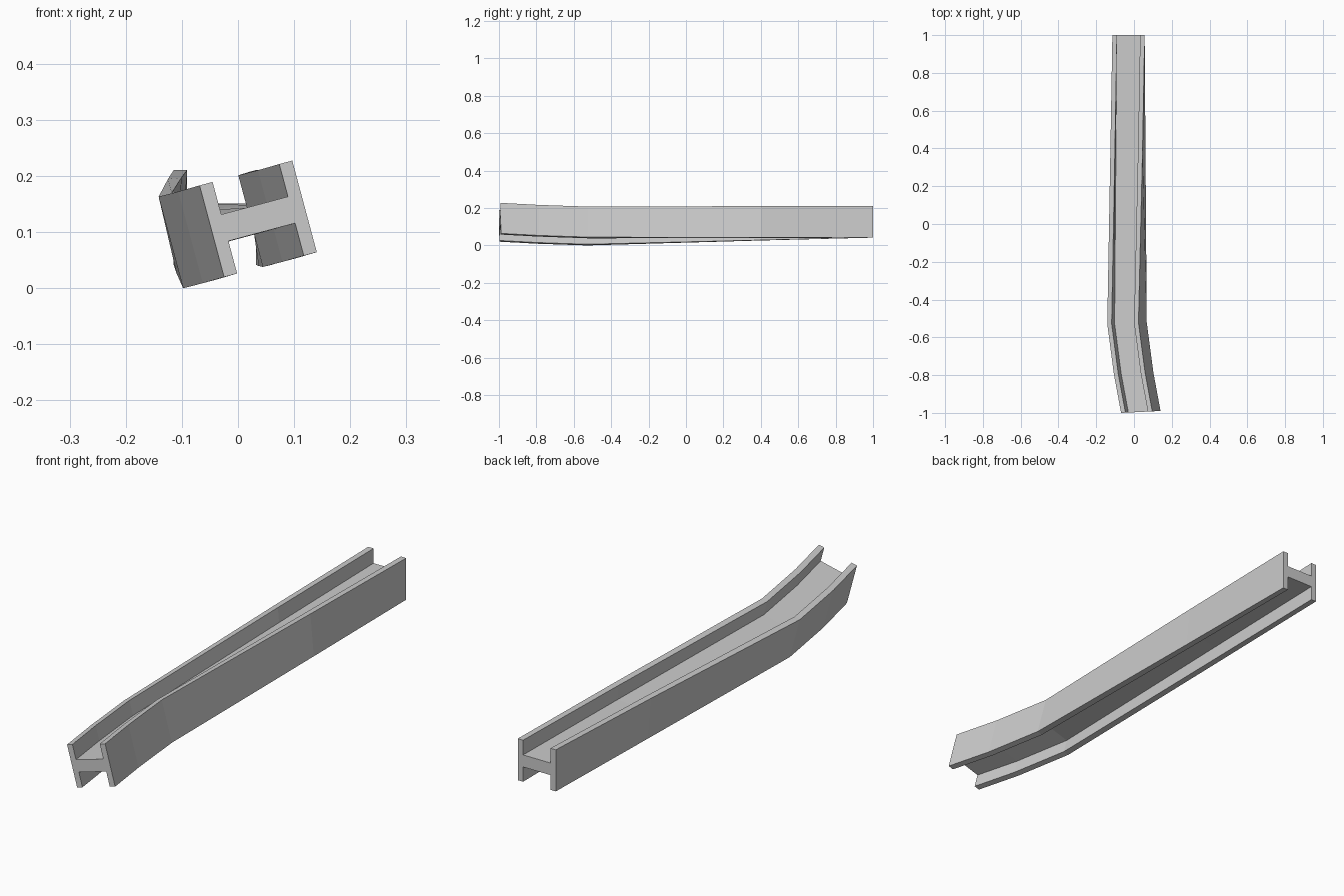
import bpy, bmesh
from math import radians, sin, cos

if "Cube" in bpy.data.objects:
    bpy.data.objects.remove(bpy.data.objects["Cube"])

# H-shaped cross-section: half width, half height, flange thickness, half web
W, H, T, B = 0.0855, 0.0845, 0.024, 0.0245
I = W - T
profile = [(-W, -H), (-I, -H), (-I, -B), (I, -B), (I, -H), (W, -H),
           (W, H), (I, H), (I, B), (-I, B), (-I, H), (-W, H)]

# stations along the beam: y, centre x, centre z, twist in degrees, end skew
stations = [(-0.995, 0.036, 0.1255, 15, 0.05),
            (-0.79, -0.002, 0.1145, 15, 0.05),
            (-0.525, -0.037, 0.1055, 15, 0.04),
            (0.40, -0.032, 0.120, 5.2, 0.0),
            (1.0, -0.029, 0.128, 0, 0.0)]

bm = bmesh.new()
rings = []
for y, cx, cz, deg, skew in stations:
    c, s = cos(radians(deg)), sin(radians(deg))
    ring = []
    for px, pz in profile:
        dx, dz = px * c - pz * s, px * s + pz * c
        ring.append(bm.verts.new((cx + dx, y + skew * dx, cz + dz)))
    rings.append(ring)

# side walls between stations
n = len(profile)
for a, b in zip(rings, rings[1:]):
    for i in range(n):
        j = (i + 1) % n
        bm.faces.new((a[i], a[j], b[j], b[i]))

# end caps: two flanges and the web between them
bm.faces.new(rings[0])
bm.faces.new(rings[-1][::-1])
bmesh.ops.recalc_face_normals(bm, faces=bm.faces[:])

# rest the beam on the ground
low = min(v.co.z for v in bm.verts)
bmesh.ops.translate(bm, verts=bm.verts[:], vec=(0, 0, -low))

mesh = bpy.data.meshes.new("bent_beam")
bm.to_mesh(mesh)
bm.free()
beam = bpy.data.objects.new("bent_beam", mesh)
bpy.context.collection.objects.link(beam)
